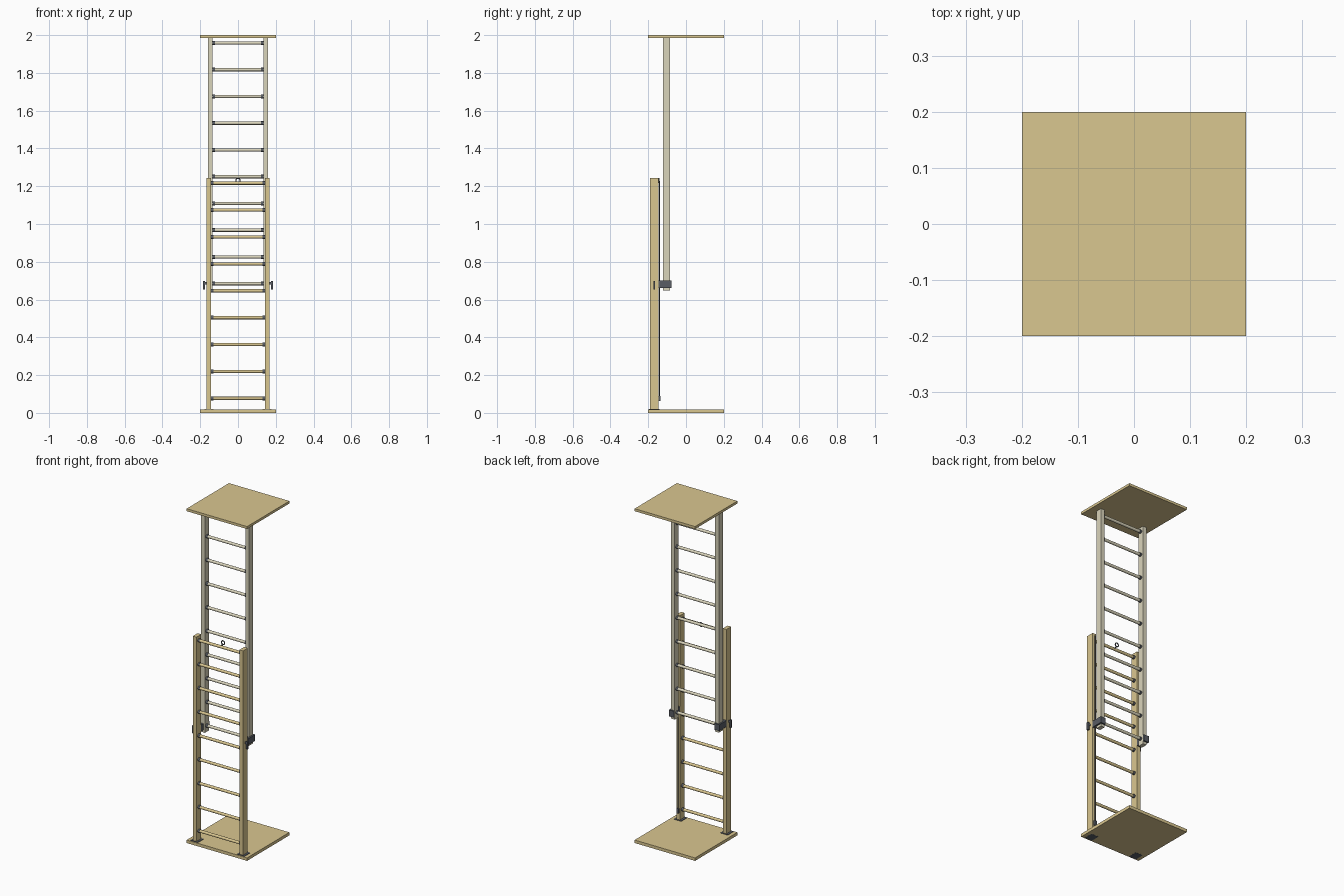
import bpy, math
from mathutils import Vector

if "Cube" in bpy.data.objects:
    bpy.data.objects.remove(bpy.data.objects["Cube"])


def material(name, rgb):
    m = bpy.data.materials.new(name)
    m.diffuse_color = (*rgb, 1)
    m.use_nodes = True
    m.node_tree.nodes["Principled BSDF"].inputs["Base Color"].default_value = m.diffuse_color
    return m


wood = material("wood", (0.70, 0.57, 0.28))
pale = material("pale_wood", (0.70, 0.66, 0.50))
metal = material("dark_metal", (0.10, 0.11, 0.13))


def box(name, x, y, z, mat):
    bpy.ops.mesh.primitive_cube_add(size=1, location=[(a + b) / 2 for a, b in (x, y, z)])
    o = bpy.context.object
    o.name = name
    o.scale = [abs(b - a) for a, b in (x, y, z)]
    bpy.ops.object.transform_apply(location=False, rotation=False, scale=True)
    o.data.materials.append(mat)
    return o


def rod(name, a, b, r, mat, sides=16):
    a, b = Vector(a), Vector(b)
    bpy.ops.mesh.primitive_cylinder_add(vertices=sides, radius=r, depth=(b - a).length,
                                        location=(a + b) / 2)
    o = bpy.context.object
    o.rotation_euler = (b - a).to_track_quat('Z', 'Y').to_euler()
    o.name = name
    o.data.materials.append(mat)
    bpy.ops.object.shade_smooth_by_angle()
    return o


def pair(name, x, y, z, mat):
    for s, side in ((-1, "left"), (1, "right")):
        box(f"{name}_{side}", (s * x[0], s * x[1]), y, z, mat)


def rungs(name, count, z0, step, y, half, mat):
    for i in range(count):
        z = z0 + i * step
        rod(f"{name}_{i}", (-half, y, z), (half, y, z), 0.0085, mat)
        for s in (-1, 1):
            rod(f"{name}_collar_{i}", (s * (half - 0.011), y, z), (s * half, y, z), 0.0105, metal)


# floor and ceiling plates
box("base_plate", (-0.2, 0.2), (-0.2, 0.2), (0, 0.018), wood)
box("top_plate", (-0.2, 0.2), (-0.2, 0.2), (1.985, 2), wood)

# lower ladder
pair("lower_rail", (0.142, 0.166), (-0.19, -0.145), (0.018, 1.243), wood)
rungs("lower_rung", 9, 0.077, 0.1424, -0.168, 0.142, wood)
pair("rail_foot", (0.13, 0.178), (-0.195, -0.14), (-0.0005, 0.021), metal)

# upper ladder
pair("upper_rail", (0.134, 0.158), (-0.122, -0.085), (0.647, 1.985), pale)
rungs("upper_rung", 10, 0.684, 0.1416, -0.104, 0.134, pale)

# sliding guides wrapped around the upper rails
pair("guide_side", (0.158, 0.167), (-0.145, -0.076), (0.662, 0.70), metal)
pair("guide_back", (0.134, 0.158), (-0.085, -0.076), (0.662, 0.70), metal)
pair("guide_front", (0.142, 0.158), (-0.145, -0.122), (0.662, 0.70), metal)

# locking knobs on the outside of the lower rails
pair("lock_stem", (0.166, 0.176), (-0.172, -0.164), (0.68, 0.692), metal)
pair("lock_lever", (0.174, 0.184), (-0.173, -0.163), (0.652, 0.697), metal)

# pulley on the top lower rung
bpy.ops.mesh.primitive_torus_add(major_segments=24, minor_segments=8, major_radius=0.011,
                                 minor_radius=0.003, location=(0, -0.142, 1.23),
                                 rotation=(math.pi / 2, 0, 0))
ring = bpy.context.object
ring.name = "pulley_ring"
ring.data.materials.append(metal)
bpy.ops.object.shade_smooth_by_angle()
rod("pulley_hook", (0, -0.162, 1.218), (0, -0.141, 1.219), 0.003, metal, 8)

# rope and cleat behind the right lower rail
rod("rope", (0.152, -0.141, 0.075), (0.152, -0.141, 1.228), 0.003, metal, 8)
box("rope_cleat", (0.145, 0.159), (-0.146, -0.136), (0.062, 0.09), metal)
